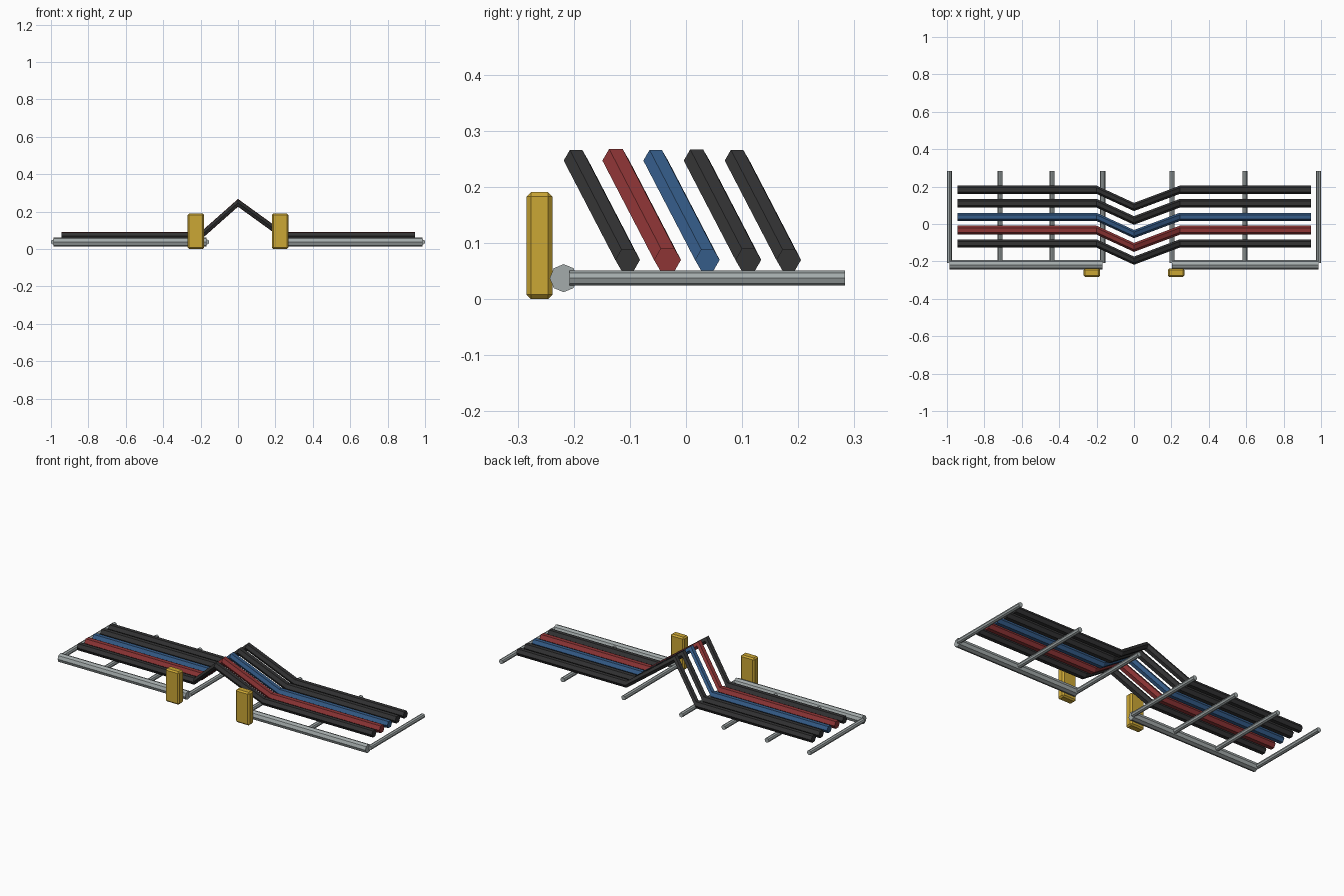
import bpy, bmesh, math
from mathutils import Vector

if "Cube" in bpy.data.objects:
    bpy.data.objects.remove(bpy.data.objects["Cube"])


def material(name, rgb):
    m = bpy.data.materials.new(name)
    m.diffuse_color = (*rgb, 1.0)
    m.use_nodes = True
    m.node_tree.nodes["Principled BSDF"].inputs["Base Color"].default_value = m.diffuse_color
    return m


BLACK = material("rubber black", (0.033, 0.033, 0.034))
RED = material("dark red", (0.27, 0.035, 0.036))
BLUE = material("steel blue", (0.035, 0.107, 0.25))
GREY = material("metal grey", (0.37, 0.41, 0.41))
GOLD = material("gold yellow", (0.60, 0.385, 0.035))


def finish(bm, name, mat):
    bmesh.ops.recalc_face_normals(bm, faces=bm.faces)
    mesh = bpy.data.meshes.new(name)
    bm.to_mesh(mesh)
    bm.free()
    mesh.materials.append(mat)
    obj = bpy.data.objects.new(name, mesh)
    bpy.context.collection.objects.link(obj)
    return obj


def sweep(name, path, u, v, radius, sides, mat):
    """Carry a polygon lying in the u-v plane along the path and cap its ends."""
    u, v = Vector(u), Vector(v)
    bm = bmesh.new()
    rings = []
    for p in path:
        ring = []
        for i in range(sides):
            a = math.tau * i / sides
            ring.append(bm.verts.new(Vector(p) + radius * (math.cos(a) * u + math.sin(a) * v)))
        rings.append(ring)
    for r0, r1 in zip(rings, rings[1:]):
        for i in range(sides):
            j = (i + 1) % sides
            bm.faces.new((r0[i], r0[j], r1[j], r1[i]))
    bm.faces.new(rings[0])
    bm.faces.new(rings[-1])
    return finish(bm, name, mat)


X, Y, Z = (1, 0, 0), (0, 1, 0), (0, 0, 1)

# Five hexagonal cables with a raised, forward-leaning peak
cables = [
    (-0.104, 0.022, BLACK),
    (-0.033, 0.024, RED),
    (0.038, 0.022, BLUE),
    (0.111, 0.023, BLACK),
    (0.183, 0.022, BLACK),
]
for n, (y, r, mat) in enumerate(cables, 1):
    path = [(-0.945, y, 0.07), (-0.20, y, 0.07), (0, y - 0.092, 0.247),
            (0.245, y, 0.07), (0.945, y, 0.07)]
    sweep(f"cable_{n}", path, Y, Z, r, 6, mat)

# Front rails, one on each side of the gap
RAIL_Z = 0.0375
for side, x0, x1 in (("left", -0.986, -0.168), ("right", 0.203, 0.986)):
    sweep(f"front_rail_{side}", [(x0, -0.218, RAIL_Z), (x1, -0.218, RAIL_Z)],
          Y, Z, 0.025, 8, GREY)

# Cross rods running back beneath the cables
for n, x in enumerate((-0.987, -0.716, -0.438, -0.167, 0.203, 0.593, 0.987), 1):
    sweep(f"cross_rod_{n}", [(x, -0.208, RAIL_Z), (x, 0.283, RAIL_Z)],
          X, Z, 0.0135, 8, GREY)

# Two bevelled upright posts flanking the gap
for side, s in (("left", -1), ("right", 1)):
    bm = bmesh.new()
    bmesh.ops.create_cube(bm, size=1)
    for v in bm.verts:
        v.co = Vector((v.co.x * 0.088 + s * 0.225, v.co.y * 0.046 - 0.261,
                       v.co.z * 0.191 + 0.0955))
    bmesh.ops.bevel(bm, geom=bm.edges[:], offset=0.008, segments=1, affect='EDGES')
    finish(bm, f"post_{side}", GOLD)
